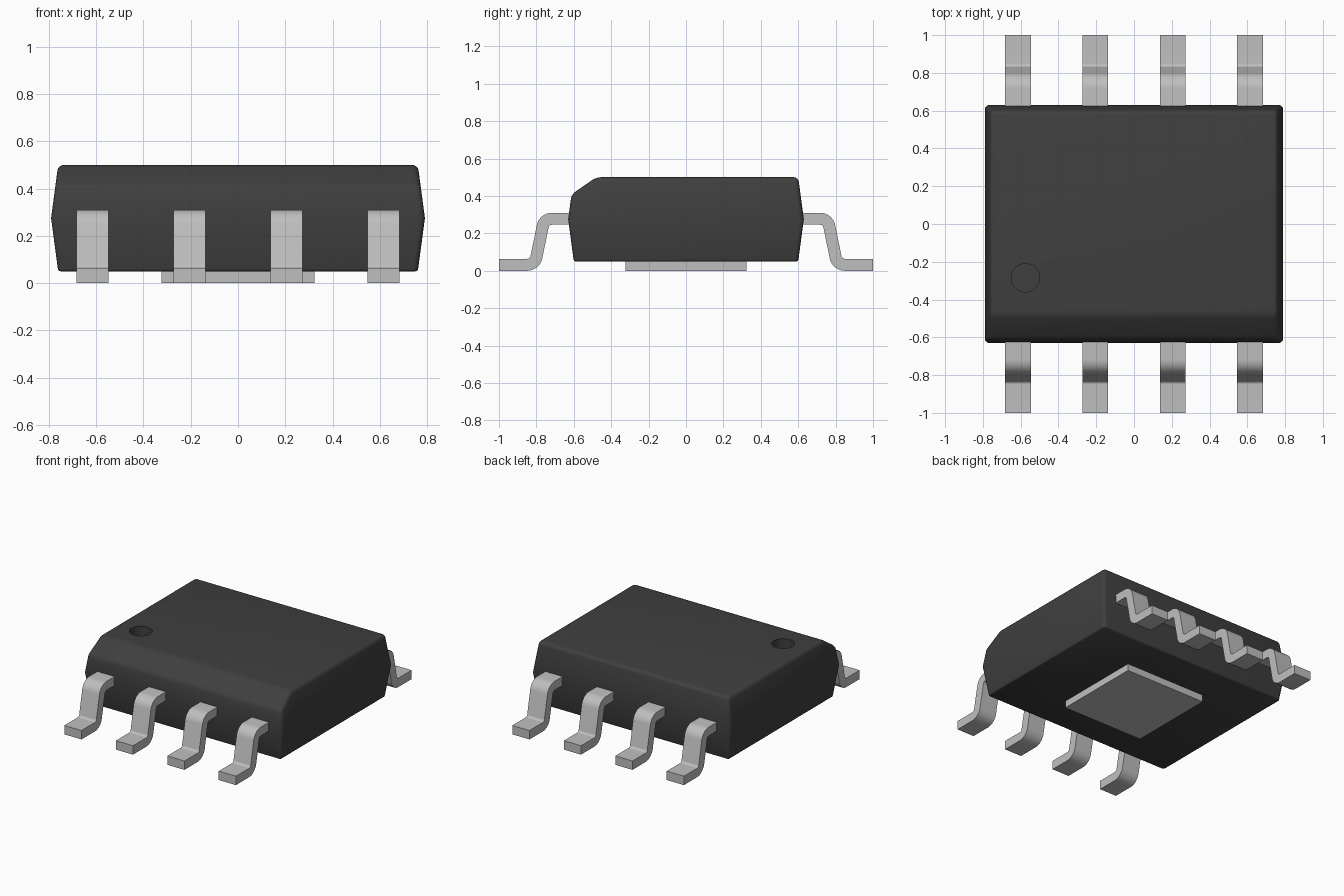
import bpy, bmesh, math
from mathutils import Vector

if "Cube" in bpy.data.objects:
    bpy.data.objects.remove(bpy.data.objects["Cube"], do_unlink=True)


def make_material(name, color):
    mat = bpy.data.materials.new(name)
    mat.use_nodes = True
    mat.diffuse_color = color
    mat.node_tree.nodes["Principled BSDF"].inputs["Base Color"].default_value = color
    return mat


def make_object(name, bm, mat):
    bmesh.ops.recalc_face_normals(bm, faces=bm.faces)
    mesh = bpy.data.meshes.new(name)
    bm.to_mesh(mesh)
    bm.free()
    mesh.materials.append(mat)
    obj = bpy.data.objects.new(name, mesh)
    bpy.context.collection.objects.link(obj)
    return obj


def activate(obj):
    bpy.ops.object.select_all(action="DESELECT")
    obj.select_set(True)
    bpy.context.view_layer.objects.active = obj


def smooth(obj):
    activate(obj)
    bpy.ops.object.shade_smooth_by_angle(angle=math.radians(30))


black = make_material("black plastic", (0.05, 0.05, 0.05, 1))
metal = make_material("tinned metal", (0.52, 0.52, 0.52, 1))

# Package body: two tapered halves meeting at the mould line
bottom, seam, top = 0.05, 0.275, 0.5
bm = bmesh.new()
rings = []
for z, hx, hy in ((bottom, 0.76, 0.6), (seam, 0.79, 0.63), (top, 0.76, 0.6)):
    rings.append([bm.verts.new((sx * hx, sy * hy, z))
                  for sx, sy in ((-1, -1), (1, -1), (1, 1), (-1, 1))])
for low, high in zip(rings, rings[1:]):
    for i in range(4):
        j = (i + 1) % 4
        bm.faces.new((low[i], low[j], high[j], high[i]))
bm.faces.new(rings[0][::-1])
bm.faces.new(rings[-1])

# Sloped cut along the front top edge
cut = bmesh.ops.bisect_plane(bm, geom=bm.verts[:] + bm.edges[:] + bm.faces[:],
                             plane_co=(0, -0.48, top), plane_no=(0, -0.09, 0.13),
                             clear_outer=True)
rim = [e for e in cut["geom_cut"] if isinstance(e, bmesh.types.BMEdge)]
bmesh.ops.edgeloop_fill(bm, edges=rim)
bmesh.ops.recalc_face_normals(bm, faces=bm.faces)

# Rounded edges, tighter around the base
weight = bm.edges.layers.float.new("bevel_weight_edge")
for e in bm.edges:
    if e.calc_face_angle(0) > math.radians(20):
        at_base = all(v.co.z < bottom + 0.01 for v in e.verts)
        e[weight] = 0.45 if at_base else 1.0
body = make_object("package_body", bm, black)
bevel = body.modifiers.new("rounded edges", "BEVEL")
bevel.width, bevel.segments, bevel.limit_method = 0.024, 4, "WEIGHT"

# Round first-pin recess in the top
bpy.ops.mesh.primitive_cylinder_add(vertices=48, radius=0.075, depth=0.2,
                                    location=(-0.575, -0.285, top))
cutter = bpy.context.object
cutter.name = "recess_cutter"
cutter.hide_render = True
cutter.data.materials.append(black)
hole = body.modifiers.new("recess", "BOOLEAN")
hole.operation, hole.solver, hole.object = "DIFFERENCE", "EXACT", cutter
activate(body)
for mod in list(body.modifiers):
    bpy.ops.object.modifier_apply(modifier=mod.name)
bpy.data.objects.remove(cutter, do_unlink=True)
smooth(body)

# Exposed pad under the body
bpy.ops.mesh.primitive_cube_add(size=1, location=(0, 0, 0.03))
pad = bpy.context.object
pad.name = "thermal_pad"
pad.scale = (0.645, 0.645, 0.06)
pad.data.materials.append(metal)


# Gull-wing lead: rounded centre line, thickened and extruded sideways
def rounded_path(corners, radius, steps=7):
    points = [Vector(corners[0])]
    for a, b, c in zip(corners, corners[1:], corners[2:]):
        b = Vector(b)
        u, v = (Vector(a) - b).normalized(), (Vector(c) - b).normalized()
        half = u.angle(v) / 2
        center = b + (u + v).normalized() * radius / math.sin(half)
        start = b + u * radius / math.tan(half) - center
        end = b + v * radius / math.tan(half) - center
        points += [center + start.lerp(end, i / steps).normalized() * radius
                   for i in range(steps + 1)]
    return points + [Vector(corners[-1])]


thick, width = 0.064, 0.137
path = rounded_path([(0.5, 0.278), (0.758, 0.278), (0.808, thick / 2), (1, thick / 2)], 0.05)
upper, lower = [], []
for i, p in enumerate(path):
    before = (p - path[i - 1]).normalized() if i else Vector((0, 0))
    after = (path[i + 1] - p).normalized() if i < len(path) - 1 else Vector((0, 0))
    t = (before + after).normalized()
    offset = Vector((-t.y, t.x)) * thick / 2
    upper.append(p + offset)
    lower.append(p - offset)


def make_lead(name, x, side):
    bm = bmesh.new()
    rows = [[bm.verts.new((x + dx, side * q.x, q.y))
             for q, dx in ((a, -width / 2), (a, width / 2), (b, width / 2), (b, -width / 2))]
            for a, b in zip(upper, lower)]
    for r, s in zip(rows, rows[1:]):
        for i in range(4):
            j = (i + 1) % 4
            bm.faces.new((r[i], r[j], s[j], s[i]))
    bm.faces.new(rows[0])
    bm.faces.new(rows[-1])
    smooth(make_object(name, bm, metal))


for side, label in ((-1, "front"), (1, "back")):
    for n in range(4):
        make_lead(f"{label}_lead_{n + 1}", (n - 1.5) * 0.41, side)
